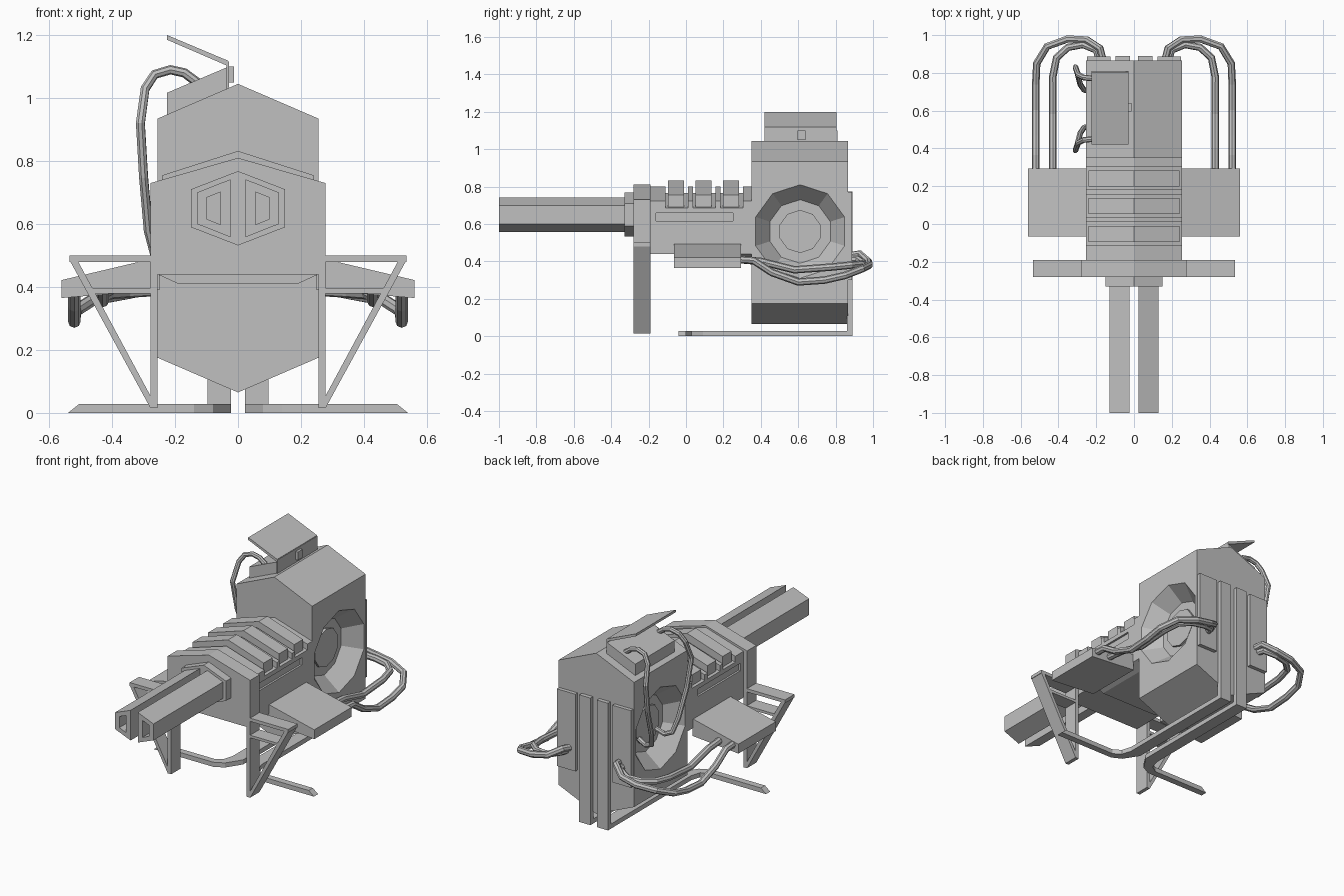
import bpy, bmesh, math
from mathutils import Vector

cube = bpy.data.objects.get("Cube")
if cube:
    bpy.data.objects.remove(cube, do_unlink=True)

mat = bpy.data.materials.new("plain grey metal")
mat.use_nodes = True
GREY = (0.53, 0.53, 0.53, 1)
mat.diffuse_color = GREY
mat.node_tree.nodes["Principled BSDF"].inputs["Base Color"].default_value = GREY


def link(name, mesh):
    ob = bpy.data.objects.new(name, mesh)
    bpy.context.scene.collection.objects.link(ob)
    mesh.materials.clear()
    mesh.materials.append(mat)
    return ob


def finish(name, bm):
    bmesh.ops.recalc_face_normals(bm, faces=bm.faces)
    mesh = bpy.data.meshes.new(name)
    bm.to_mesh(mesh)
    bm.free()
    return link(name, mesh)


def prism(name, pts, axis, lo, hi, side=1):
    """Extrude a 2D outline along an axis; side=-1 mirrors it in x."""
    bm = bmesh.new()

    def place(p, d):
        v = list(p)
        v.insert(axis, d)
        return (v[0] * side, v[1], v[2])
    face = bm.faces.new([bm.verts.new(place(p, lo)) for p in pts])
    res = bmesh.ops.extrude_face_region(bm, geom=[face])
    shift = Vector((0, 0, 0))
    shift[axis] = (hi - lo) * (side if axis == 0 else 1)
    bmesh.ops.translate(bm, vec=shift, verts=[v for v in res["geom"] if isinstance(v, bmesh.types.BMVert)])
    return finish(name, bm)


def box(name, x, y, z, side=1):
    return prism(name, [(x[0], z[0]), (x[1], z[0]), (x[1], z[1]), (x[0], z[1])], 1, y[0], y[1], side)


def symmetric(half):
    """Complete a right-hand outline, listed top to bottom, across x = 0."""
    return half + [(-x, z) for x, z in reversed(half) if x > 0]


def bake(ob):
    dg = bpy.context.evaluated_depsgraph_get()
    mesh = bpy.data.meshes.new_from_object(ob.evaluated_get(dg))
    name = ob.name
    bpy.data.objects.remove(ob, do_unlink=True)
    new = link(name, mesh)
    new.name = name
    return new


def cut(ob, cutters):
    for c in cutters:
        c.hide_render = True
        m = ob.modifiers.new("cut", "BOOLEAN")
        m.operation, m.object, m.solver = "DIFFERENCE", c, "EXACT"
    ob = bake(ob)
    for c in cutters:
        bpy.data.objects.remove(c, do_unlink=True)
    return ob


def cone_x(name, x1, r1, x2, r2, side):
    """Ten-sided frustum along x, centred on the fan."""
    bm = bmesh.new()
    rings = []
    for x, r in ((x1, r1), (x2, r2)):
        angles = [math.pi / 2 + math.tau * i / 10 for i in range(10)]
        rings.append([bm.verts.new((x * side, 0.61 + r * math.cos(a), 0.56 + r * math.sin(a))) for a in angles])
    for i in range(10):
        j = (i + 1) % 10
        bm.faces.new((rings[0][i], rings[0][j], rings[1][j], rings[1][i]))
    for ring in rings:
        bm.faces.new(ring)
    return finish(name, bm)


def cable(name, pts, radius, side=1):
    cu = bpy.data.curves.new(name, "CURVE")
    cu.dimensions = "3D"
    cu.bevel_depth, cu.bevel_resolution, cu.use_fill_caps = radius, 2, True
    sp = cu.splines.new("POLY")
    sp.points.add(len(pts) - 1)
    for p, (x, y, z) in zip(sp.points, pts):
        p.co = (x * side, y, z, 1)
    ob = bake(link(name, cu))
    for poly in ob.data.polygons:
        poly.use_smooth = False


SIDES = ((1, "left"), (-1, "right"))

# Rear body with a conical fan recess on each side
body = prism("rear_body", symmetric([(0, 1.045), (0.255, 0.935), (0.255, 0.175), (0, 0.065)]), 1, 0.35, 0.865)
cut(body, [cone_x("cutter", 0.275, 0.266, 0.155, 0.17, s) for s, _ in SIDES])
for s, n in SIDES:
    cone_x(n + "_fan_hub", 0.15, 0.115, 0.17, 0.115, s)

# Front housing with roof grooves, side slots and cooling fins
def gable(x, eave, peak, low):
    return symmetric([(0, peak), (x, eave), (x, low)])

cutters = []
for i in range(3):
    y = -0.11 + 0.147 * i
    groove = symmetric([(0, 0.765), (0.3, 0.672), (0.3, 0.9)])
    cutters.append(prism("cutter", groove, 1, y, y + 0.12))
    prism("cooling_fin", gable(0.24, 0.755, 0.832, 0.66), 1, y + 0.015, y + 0.1)
for s, n in SIDES:
    cutters.append(box("cutter", (0.243, 0.3), (-0.16, 0.25), (0.615, 0.66), s))
cut(prism("front_housing", gable(0.255, 0.722, 0.80, 0.44), 1, -0.2, 0.36), cutters)
prism("belly_plate", symmetric([(0.255, 0.44), (0.19, 0.41)]), 1, -0.05, 0.36)
prism("front_flange", gable(0.278, 0.73, 0.81, 0.44), 1, -0.28, -0.19)

# Barrel collar and twin hollow barrels
prism("barrel_collar", symmetric([(0, 0.768), (0.15, 0.71), (0.15, 0.59), (0, 0.532)]), 1, -0.33, -0.27)
for s, n in SIDES:
    barrel = prism(n + "_barrel", [(0.024, 0.742), (0.13, 0.7), (0.13, 0.6), (0.024, 0.558)], 1, -1, -0.3, s)
    cut(barrel, [prism("cutter", [(0.055, 0.702), (0.1, 0.684), (0.1, 0.616), (0.055, 0.598)], 1, -1.1, -0.5, s)])

for s, n in SIDES:
    # Triangular front leg frame
    span = (-0.28, -0.19)
    box(n + "_leg_post", (0.255, 0.278), span, (0.015, 0.72), s)
    box(n + "_leg_arm", (0.27, 0.535), span, (0.48, 0.5), s)
    prism(n + "_leg_diagonal", [(0.257, 0.015), (0.278, 0.015), (0.535, 0.485), (0.51, 0.485)], 1, *span, s)
    box(n + "_leg_brace", (0.27, 0.472), span, (0.38, 0.396), s)

    # Sloping side pod
    prism(n + "_side_pod", [(0.25, 0.495), (0.56, 0.422), (0.56, 0.365), (0.25, 0.39)], 1, -0.065, 0.295, s)

    # Back plate, rail and ground skid
    box(n + "_back_plate", (0.125, 0.25), (0.86, 0.888), (0.3, 0.77), s)
    box(n + "_back_rail", (0.022, 0.097), (0.86, 0.89), (0, 0.775), s)
    skid = [(0.022, 0.89), (0.022, 0.08), (0.08, -0.01), (0.14, -0.04), (0.54, -0.04),
            (0.54, 0.0), (0.16, 0.0), (0.115, 0.03), (0.097, 0.09), (0.097, 0.89)]
    ob = prism(n + "_ground_skid", skid, 2, 0, 0.028, s)
    for v in ob.data.vertices:
        if abs(v.co.x) > 0.5 and v.co.z > 0.01:
            v.co.x -= 0.035 * s

    # Cables from the pod round to the back plate
    cable(n + "_outer_cable", [
        (0.52, 0.28, 0.41), (0.52, 0.36, 0.405), (0.52, 0.46, 0.34), (0.52, 0.6, 0.29),
        (0.52, 0.74, 0.3), (0.515, 0.85, 0.325), (0.46, 0.94, 0.36), (0.35, 0.98, 0.38),
        (0.25, 0.975, 0.4), (0.18, 0.93, 0.44), (0.165, 0.87, 0.43)], 0.02, s)
    cable(n + "_inner_cable", [
        (0.43, 0.28, 0.41), (0.43, 0.4, 0.4), (0.43, 0.58, 0.355), (0.43, 0.78, 0.37),
        (0.41, 0.88, 0.38), (0.35, 0.935, 0.385), (0.27, 0.95, 0.39), (0.2, 0.92, 0.41),
        (0.185, 0.87, 0.41)], 0.02, s)

# Roof hatch: base, raised lid, hinge wall and latch
prism("hatch_base", [(-0.225, 0.93), (-0.225, 1.017), (-0.03, 1.1), (-0.03, 1.01)], 1, 0.43, 0.81)
prism("hatch_lid", [(-0.225, 1.2), (-0.225, 1.185), (-0.035, 1.103), (-0.03, 1.118)], 1, 0.42, 0.805)
box("hatch_hinge", (-0.036, -0.028), (0.42, 0.805), (1.02, 1.115))
box("hatch_latch", (-0.035, -0.013), (0.595, 0.64), (1.05, 1.1))

# Cables looping from the hatch down into the fan recess
for flip, n in ((1, "rear"), (-1, "front")):
    path = [(-0.13, 0.16, 1.05), (-0.17, 0.16, 1.08), (-0.215, 0.16, 1.09), (-0.265, 0.165, 1.075),
            (-0.295, 0.18, 1.03), (-0.31, 0.22, 0.92), (-0.3, 0.19, 0.75), (-0.285, 0.13, 0.58),
            (-0.265, 0.1, 0.5), (-0.22, 0.09, 0.48), (-0.15, 0.08, 0.51)]
    cable(n + "_hatch_cable", [(x, 0.61 + flip * d, z) for x, d, z in path], 0.015)
